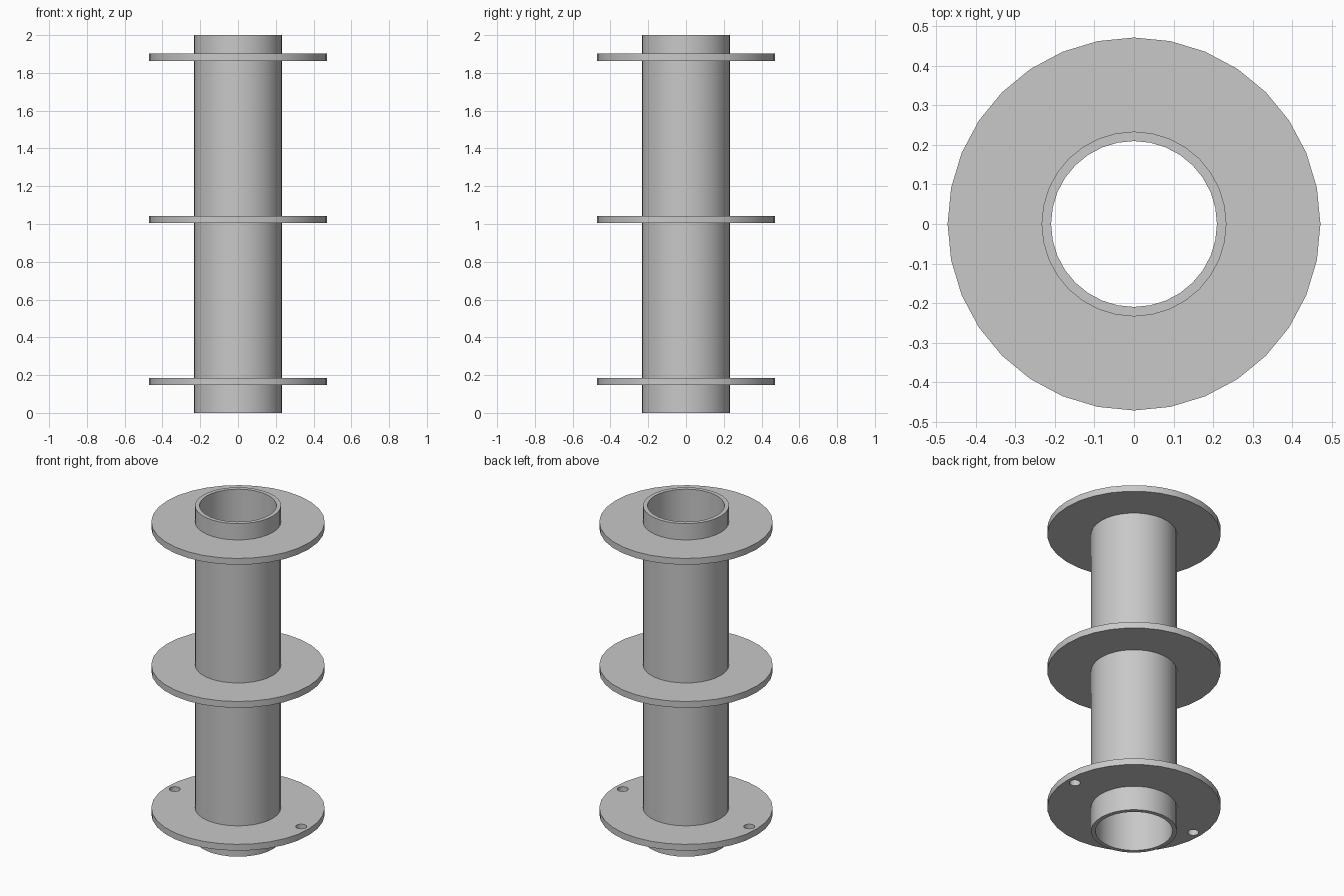
import bpy
import bmesh
from math import radians
from mathutils import Vector

cube = bpy.data.objects.get("Cube")
if cube:
    bpy.data.objects.remove(cube, do_unlink=True)

SIDES = 32
HEIGHT = 2.0
TUBE_OUTER, TUBE_INNER = 0.234, 0.21
FLANGE_RADIUS, FLANGE_THICK = 0.472, 0.038
HOLE_RADIUS, HOLE_OFFSET = 0.03, 0.42

grey = bpy.data.materials.new("plain grey")
grey.use_nodes = True
colour = (0.58, 0.58, 0.58, 1)
grey.diffuse_color = colour
grey.node_tree.nodes["Principled BSDF"].inputs["Base Color"].default_value = colour


def ring(name, inner, outer, bottom, top):
    """Spin a rectangular section about the z axis."""
    bm = bmesh.new()
    section = [(inner, bottom), (outer, bottom), (outer, top), (inner, top)]
    verts = [bm.verts.new((r, 0, z)) for r, z in section]
    edges = [bm.edges.new((verts[i], verts[(i + 1) % 4])) for i in range(4)]
    bmesh.ops.spin(bm, geom=verts + edges, cent=Vector(), axis=(0, 0, 1),
                   angle=radians(360), steps=SIDES, use_merge=True)
    bmesh.ops.remove_doubles(bm, verts=bm.verts, dist=0.0001)
    bmesh.ops.recalc_face_normals(bm, faces=bm.faces)
    mesh = bpy.data.meshes.new(name)
    bm.to_mesh(mesh)
    bm.free()
    obj = bpy.data.objects.new(name, mesh)
    bpy.context.collection.objects.link(obj)
    mesh.materials.append(grey)
    return obj


def activate(obj):
    bpy.ops.object.select_all(action="DESELECT")
    obj.select_set(True)
    bpy.context.view_layer.objects.active = obj


def drill(obj, x, z):
    """Cut a vertical bolt hole through a part."""
    bpy.ops.mesh.primitive_cylinder_add(vertices=SIDES, radius=HOLE_RADIUS,
                                        depth=0.2, location=(x, 0, z))
    cutter = bpy.context.object
    cutter.hide_render = True
    cutter.data.materials.append(grey)
    cut = obj.modifiers.new("bolt hole", "BOOLEAN")
    cut.operation = "DIFFERENCE"
    cut.solver = "EXACT"
    cut.object = cutter
    activate(obj)
    bpy.ops.object.modifier_apply(modifier=cut.name)
    bpy.data.objects.remove(cutter, do_unlink=True)


# Hollow tube
parts = [ring("tube", TUBE_INNER, TUBE_OUTER, 0, HEIGHT)]

# Three flanges, seated in the tube wall
seat = (TUBE_INNER + TUBE_OUTER) / 2
for name, z in (("lower_flange", 0.147), ("middle_flange", 1.005), ("upper_flange", 1.864)):
    parts.append(ring(name, seat, FLANGE_RADIUS, z, z + FLANGE_THICK))

# Pair of bolt holes in the lower flange
for side in (-1, 1):
    drill(parts[1], side * HOLE_OFFSET, 0.166)

# Smooth curved walls with crisp rims
for part in parts:
    activate(part)
    bpy.ops.object.shade_smooth_by_angle(angle=radians(30))
